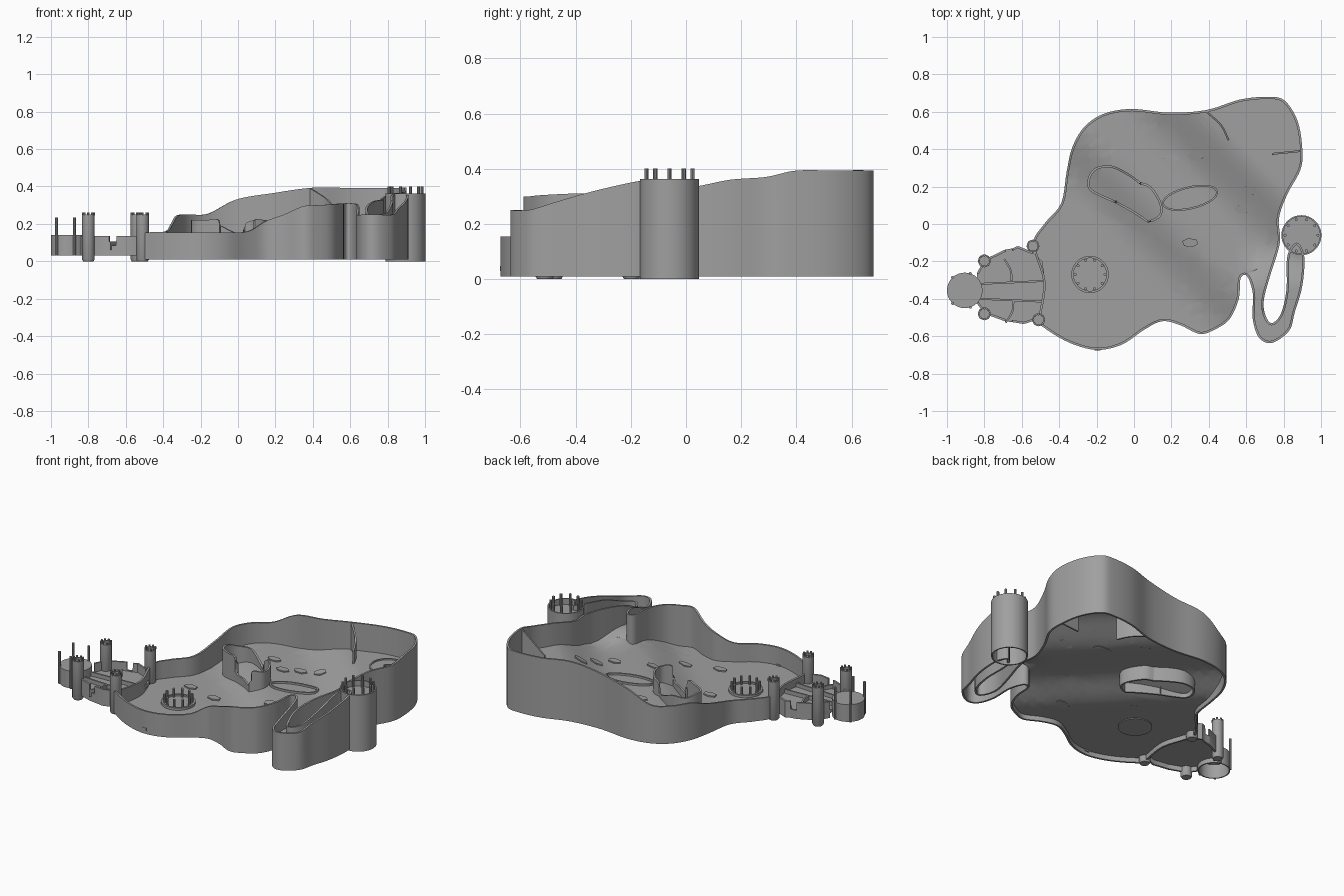
import bpy, bmesh, math
from mathutils import Vector

cube = bpy.data.objects.get("Cube")
if cube:
    bpy.data.objects.remove(cube)

stone = bpy.data.materials.new("stone grey")
stone.use_nodes = True
GREY = (0.35, 0.35, 0.35, 1)
stone.diffuse_color = GREY
stone.node_tree.nodes["Principled BSDF"].inputs["Base Color"].default_value = GREY
parts = []


def finish(name, bm):
    """Turn a bmesh into a named grey object."""
    bmesh.ops.recalc_face_normals(bm, faces=bm.faces)
    mesh = bpy.data.meshes.new(name)
    bm.to_mesh(mesh)
    bm.free()
    mesh.materials.append(stone)
    obj = bpy.data.objects.new(name, mesh)
    bpy.context.collection.objects.link(obj)
    parts.append(obj)
    return obj


def smooth_path(points, closed=True, steps=5):
    """Catmull-Rom curve through the points."""
    pts = [Vector(p) for p in points]
    n = len(pts)
    get = (lambda i: pts[i % n]) if closed else (lambda i: pts[max(0, min(n - 1, i))])
    out = []
    for i in range(n if closed else n - 1):
        a, b, c, d = (get(i + k) for k in (-1, 0, 1, 2))
        for s in range(steps):
            t = s / steps
            out.append(b + (c - a) * t / 2 + (a * 2 - b * 5 + c * 4 - d) * t * t / 2
                       + (b * 3 - a - c * 3 + d) * t ** 3 / 2)
    return out if closed else out + [pts[-1]]


def inset(path, dist, closed=True):
    """Shift a path to its right-hand side."""
    n, out = len(path), []
    for i, p in enumerate(path):
        a = path[i - 1] if closed or i else p
        b = path[(i + 1) % n] if closed or i < n - 1 else p
        d = (b - a).xy.normalized()
        out.append(p + Vector((d.y, -d.x, 0)) * dist)
    return out


def wall(name, path, base, thick=0.012, closed=True):
    """Upright wall; the z of each path point is its rim height."""
    path = [Vector(p) for p in path]
    inner = inset(path, thick, closed)
    bm = bmesh.new()
    rings = []
    for o, i in zip(path, inner):
        low = base(o.x, o.y) if callable(base) else base
        rings.append([bm.verts.new(v) for v in
                      ((o.x, o.y, low), o, i, (i.x, i.y, low))])
    n = len(rings)
    for k in range(n if closed else n - 1):
        a, b = rings[k], rings[(k + 1) % n]
        for j in range(4):
            bm.faces.new((a[j], b[j], b[j - 3], a[j - 3]))
    if not closed:
        bm.faces.new(rings[0])
        bm.faces.new(rings[-1])
    return finish(name, bm)


def lathe(name, center, profile, sides=32):
    """Turned part from (radius, height) pairs."""
    bm = bmesh.new()
    rings = [[bm.verts.new((center[0] + r * math.cos(math.tau * k / sides),
                            center[1] + r * math.sin(math.tau * k / sides), z))
              for k in range(sides)] for r, z in profile]
    for a, b in zip(rings, rings[1:]):
        for k in range(sides):
            bm.faces.new((a[k - 1], a[k], b[k], b[k - 1]))
    bm.faces.new(rings[0])
    bm.faces.new(rings[-1])
    return finish(name, bm)


def ring_of_pegs(name, center, radius, count, low, high, r=0.008):
    for k in range(count):
        a = math.tau * k / count
        spot = (center[0] + radius * math.cos(a), center[1] + radius * math.sin(a))
        lathe(name, spot, [(r, low), (r, high)], 10)


def slab(name, outline, low, thick):
    """Flat plate whose underside is level or follows a height function."""
    bm = bmesh.new()
    face = bm.faces.new([bm.verts.new((p[0], p[1], low(p[0], p[1]) if callable(low) else low))
                         for p in outline])
    new = bmesh.ops.extrude_face_region(bm, geom=[face])["geom"]
    for v in new:
        if isinstance(v, bmesh.types.BMVert):
            v.co.z += thick
    return finish(name, bm)


def ramp(value, start, end):
    t = max(0, min(1, (value - start) / (end - start)))
    return t * t * (3 - 2 * t)


def ground(x, y):
    """Terrain height, stepping up to the rear left and into the tail."""
    z = 0.04 + 0.08 * ramp(x + y, -0.15, 0.25) + 0.1 * ramp(x + y, 0.55, 1.0)
    tail = ramp(-y, 0.1, 0.35) * ramp(x, 0.56, 0.65)
    return z + (0.18 - z) * tail


# Basin rim: rear side, clockwise from the keep
rear = [(-.54, -.11, .15), (-.48, 0, .155), (-.39, .11, .16), (-.36, .28, .2),
        (-.33, .41, .245), (-.265, .52, .25), (-.16, .59, .255), (-.01, .615, .33),
        (.19, .595, .365), (.39, .61, .393), (.565, .665, .393), (.715, .68, .393),
        (.805, .66, .393), (.875, .55, .393), (.9, .4, .393), (.89, .29, .37),
        (.82, .16, .36), (.775, .03, .335), (.78, -.1, .33), (.73, -.27, .32)]
# Curled tail, ending under the round tower
tail = [(.695, -.4, .29), (.7, -.48, .25), (.735, -.53, .25), (.785, -.48, .26),
        (.815, -.35, .31), (.82, -.17, .355), (.87, -.1, .355), (.91, -.17, .355),
        (.9, -.33, .32), (.86, -.47, .28), (.83, -.57, .25), (.74, -.635, .25),
        (.67, -.61, .25), (.635, -.51, .25), (.635, -.37, .3), (.605, -.28, .31)]
# Front side back to the keep
front = [(.57, -.29, .31), (.56, -.4, .31), (.51, -.51, .305), (.43, -.565, .3),
         (.35, -.588, .295), (.245, -.54, .25), (.15, -.52, .215), (.055, -.565, .16),
         (-.065, -.645, .155), (-.2, -.673, .155), (-.345, -.635, .155),
         (-.48, -.555, .155), (-.51, -.51, .14), (-.485, -.31, .13)]
rim = smooth_path(rear + tail + front)
wall("basin_wall", rim, 0.01)

# Terrain sheet: fill the rim, slice it into a grid, then lift it
bm = bmesh.new()
bm.faces.new([bm.verts.new((p.x, p.y, 0)) for p in inset(rim, 0.006)])
bmesh.ops.triangulate(bm, faces=bm.faces)
for axis in (Vector((1, 0, 0)), Vector((0, 1, 0))):
    for k in range(-16, 17):
        bmesh.ops.bisect_plane(bm, geom=bm.verts[:] + bm.edges[:] + bm.faces[:],
                               plane_co=axis * k * 0.06, plane_no=axis)
for v in bm.verts:
    v.co.z = ground(v.co.x, v.co.y)
finish("terrain", bm)

# Sloping divider fins around the raised rear corner
for pts in ([(.39, .605, .39), (.47, .53, .34), (.51, .45, .3)],
            [(.89, .385, .385), (.74, .37, .25)]):
    wall("divider_fin", smooth_path(pts, False), 0.03, 0.01, False)

# Cave wall: a closed ring on the terrain with two low doorways
cave = [(-.035, .26, .16), (-.12, .3, .2), (-.2, .29, .2), (-.235, .24, .22),
        (-.23, .19, .22), (-.17, .155, .22), (-.1, .125, .22), (-.09, .12, .13),
        (0, .07, .13), (.075, .02, .13), (.085, .02, .22), (.135, .05, .22),
        (.135, .11, .22), (.085, .19, .22), (.04, .21, .2), (.03, .213, .14)]
wall("cave_wall", smooth_path(cave[::-1], True, 4), 0.03, -0.012)

# Low stones and banks lying on the terrain
stones = [(-.02, .4), (.1, .31), (.2, .35), (.33, .36), (.62, .18), (.58, .08),
          (.52, -.02), (.3, -.1), (.25, -.35), (-.1, -.1), (-.3, -.05), (.05, -.42)]
for k, (x, y) in enumerate(stones):
    pts = [(x + .045 * math.cos(a + k), y + .025 * math.sin(a + k))
           for a in (0, 1.1, 2.1, 3.2, 4.3, 5.3)]
    slab("flat_stone", pts, ground, 0.008)
for r in (0.02, 0.1):
    pts = [(.7 + r * math.cos(a / 4), .52 + r * math.sin(a / 4), .228) for a in range(25)]
    wall("plateau_ring", pts, 0.215, 0.008)
pond = [(.3 + .14 * math.cos(a / 4), .14 + .06 * math.sin(a / 4 + .5)) for a in range(25)]
wall("pond_bank", [(x, y, ground(x, y) + .012) for x, y in pond], ground, 0.01)

# Sunken peg circle near the front
pit = (-.235, -.27)
lathe("peg_base", pit, [(.1, .035), (.1, .055), (.088, .055), (.088, .045)])
ring_of_pegs("base_peg", pit, .08, 10, .04, .1)

# Round tower at the end of the tail, hollow from below
tower = (.895, -.06)
lathe("round_tower", tower, [(.099, .31), (.099, 0), (.107, 0), (.107, .362),
                             (.099, .362), (.099, .325)], 48)
ring_of_pegs("tower_peg", tower, .088, 10, .31, .4)

# Keep: notched side walls, floor and inner partitions
MID = -.355
side = [(-.84, .07, .135), (-.8, .125, .135), (-.69, .165, .135), (-.688, .165, .085),
        (-.652, .17, .085), (-.65, .17, .135), (-.59, .18, .135), (-.51, .155, .135)]
near = [(x, MID - d, z) for x, d, z in side]
far = [(x - .03 * (x > -.6), MID + d * 1.32, z) for x, d, z in side]
wall("keep_front_wall", near, 0.03, -0.012, False)
wall("keep_rear_wall", far, 0.03, 0.012, False)
slab("keep_floor", near + [(-.482, -.4), (-.475, -.31), (-.49, -.2)] + far[::-1], 0.06, 0.02)
for sign in (-1, 1):
    wall("keep_aisle_wall", [(-.82, MID + sign * .04, .105), (-.49, MID + sign * .055, .105)],
         0.06, 0.01, False)
    arc = [(-.69, MID + sign * .17, .105), (-.655, MID + sign * .11, .105),
           (-.65, MID + sign * .05, .105)]
    wall("keep_cross_wall", smooth_path(arc, False), 0.06, 0.01, False)
    for x, d in ((-.97, .07), (-.875, .09)):
        lathe("keep_pole", (x, MID + sign * d), [(.008, .03), (.008, .235)], 10)
lathe("keep_bastion", (-.905, MID), [(.088, .12), (.088, .03), (.095, .03), (.095, .14)])

# Corner turrets with battlements
for spot in ((-.8, -.48), (-.8, -.197), (-.51, -.512), (-.54, -.118)):
    lathe("turret", spot, [(.028, 0), (.034, .01), (.034, .25), (.026, .25), (.026, .235)], 20)
    ring_of_pegs("battlement", spot, .029, 8, .245, .262, .006)

# Small spout on the front wall
slab("front_spout", [(-.21, -.675), (-.18, -.675), (-.18, -.655), (-.21, -.655)], .03, .018)

# Smooth the curved faces and keep corners sharp
bpy.ops.object.select_all(action="DESELECT")
for obj in parts:
    obj.select_set(True)
bpy.context.view_layer.objects.active = parts[0]
bpy.ops.object.shade_smooth_by_angle(angle=math.radians(35))
